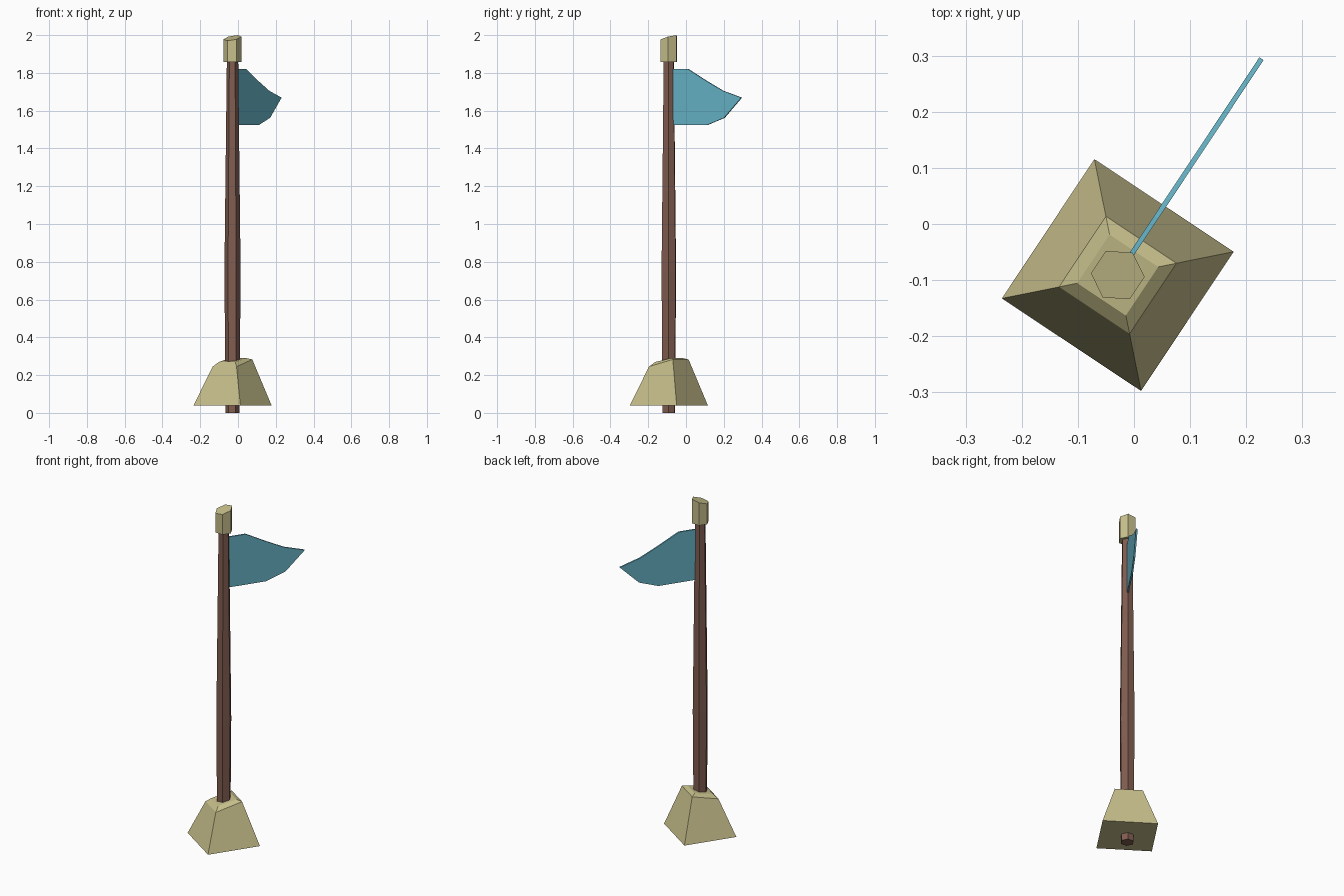
import bpy, bmesh
from math import sin, cos, pi, radians, sqrt
from mathutils import Matrix

cube = bpy.data.objects.get("Cube")
if cube:
    bpy.data.objects.remove(cube)

# The pole axis; local x runs along the flag
PLACE = Matrix.Translation((-0.029, -0.091, 0)) @ Matrix.Rotation(radians(56.4), 4, 'Z')


def material(name, rgb):
    m = bpy.data.materials.new(name)
    m.use_nodes = True
    m.diffuse_color = (*rgb, 1)
    m.node_tree.nodes["Principled BSDF"].inputs["Base Color"].default_value = (*rgb, 1)
    return m


stone = material("sandy stone", (0.57, 0.52, 0.26))
wood = material("brown wood", (0.22, 0.11, 0.08))
cloth = material("light blue cloth", (0.14, 0.47, 0.59))


def finish(bm, name, mat):
    bmesh.ops.recalc_face_normals(bm, faces=bm.faces)
    mesh = bpy.data.meshes.new(name)
    bm.to_mesh(mesh)
    bm.free()
    mesh.materials.append(mat)
    obj = bpy.data.objects.new(name, mesh)
    obj.matrix_world = PLACE
    bpy.context.collection.objects.link(obj)


def loft(name, mat, sides, phase, rings):
    """Stack polygon rings given as (radius, height, slope along local x)."""
    bm = bmesh.new()
    loops = []
    for radius, z, slope in rings:
        loop = []
        for i in range(sides):
            a = phase + 2 * pi * i / sides
            x = radius * cos(a)
            loop.append(bm.verts.new((x, radius * sin(a), z + slope * x)))
        loops.append(loop)
    for low, high in zip(loops, loops[1:]):
        for i in range(sides):
            j = (i + 1) % sides
            bm.faces.new((low[i], low[j], high[j], high[i]))
    bm.faces.new(loops[0])
    bm.faces.new(loops[-1])
    finish(bm, name, mat)


# Square stone foot with a slanted, bevelled top
D = sqrt(2)
loft("stone_base", stone, 4, pi / 4,
     [(0.149 * D, 0.04, 0), (0.0755 * D, 0.264, 0.25), (0.052 * D, 0.28, 0.2)])

# Six-sided tapering pole and its slanted cap
loft("pole", wood, 6, 0,
     [(0.037, 0, 0), (0.043, 0.75, 0), (0.03, 1.88, 0)])
loft("pole_cap", stone, 6, 0,
     [(0.048, 1.858, 0), (0.048, 1.985, 0.31)])

# Thin flag, extruded from its outline
outline = [(0.015, 1.82), (0.124, 1.82), (0.245, 1.755), (0.346, 1.705),
           (0.463, 1.669), (0.353, 1.562), (0.242, 1.523), (0.015, 1.523)]
THICK = 0.009
bm = bmesh.new()
face = bm.faces.new([bm.verts.new((x, -THICK / 2, z)) for x, z in outline])
ext = bmesh.ops.extrude_face_region(bm, geom=[face])
moved = [v for v in ext["geom"] if isinstance(v, bmesh.types.BMVert)]
bmesh.ops.translate(bm, vec=(0, THICK, 0), verts=moved)
finish(bm, "flag", cloth)
